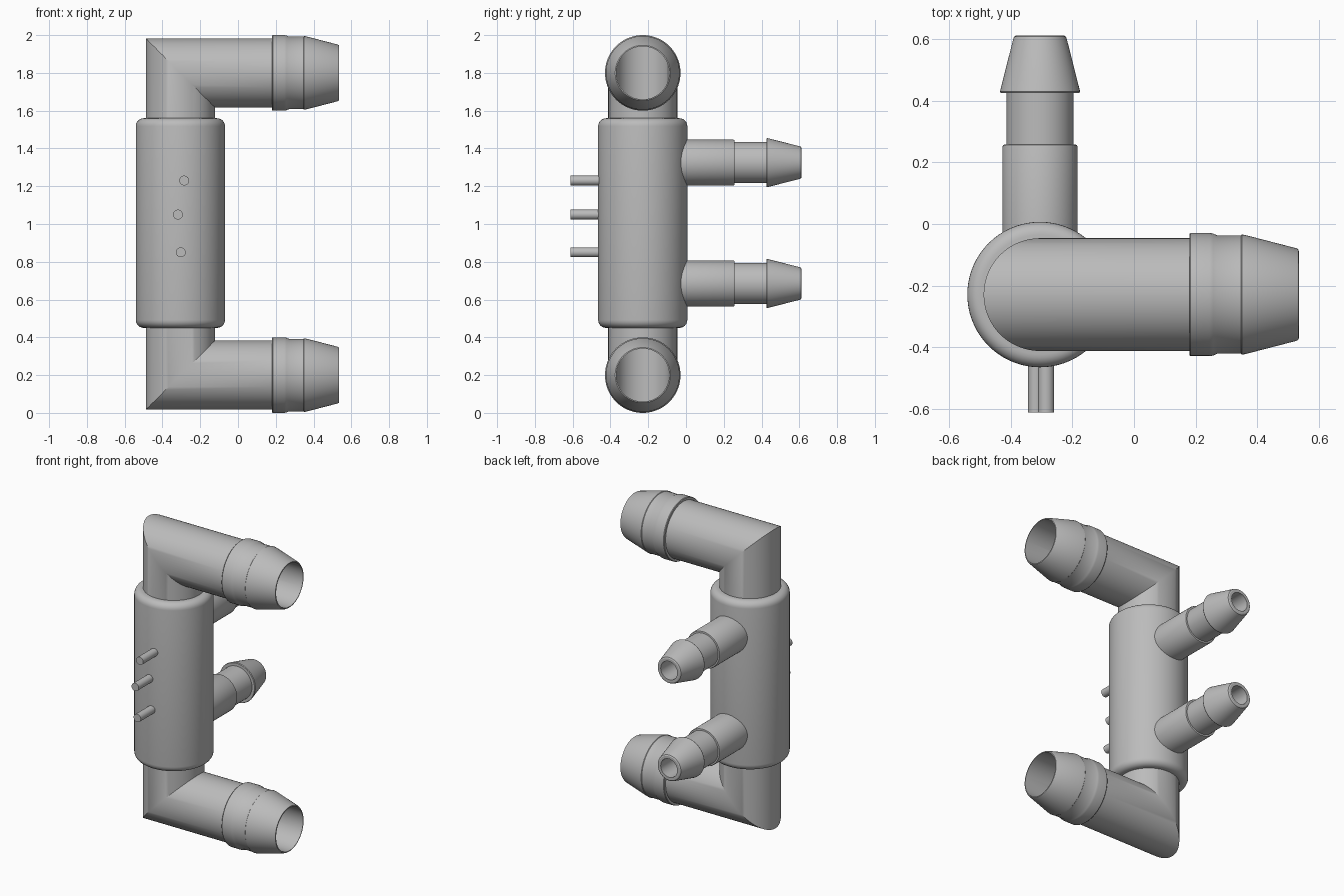
import bpy, bmesh, math
from mathutils import Vector

cube = bpy.data.objects.get("Cube")
if cube:
    bpy.data.objects.remove(cube, do_unlink=True)

SIDES = 72
CX, CY = -0.305, -0.229     # main tube axis
PIPE, BORE = 0.183, 0.14    # large pipe radii
ELBOW_Z = 1.8               # height of the upper arm axis

grey = bpy.data.materials.new("plain_grey")
grey.use_nodes = True
colour = (0.5, 0.5, 0.5, 1)
grey.diffuse_color = colour
grey.node_tree.nodes["Principled BSDF"].inputs["Base Color"].default_value = colour


def sweep(name, stations, place, closed=True, sides=SIDES):
    """Join rings (position, radius); place(position, u, v) gives each point."""
    bm = bmesh.new()
    rings = []
    for pos, r in stations:
        angles = [math.tau * i / sides for i in range(sides)]
        rings.append([bm.verts.new(place(pos, r * math.cos(a), r * math.sin(a)))
                      for a in angles])
    pairs = list(zip(rings, rings[1:]))
    if closed:
        pairs.append((rings[-1], rings[0]))
    else:
        bm.faces.new(rings[0])
        bm.faces.new(rings[-1])
    for a, b in pairs:
        for i in range(sides):
            j = (i + 1) % sides
            bm.faces.new((a[i], a[j], b[j], b[i]))
    bmesh.ops.recalc_face_normals(bm, faces=bm.faces)
    mesh = bpy.data.meshes.new(name)
    bm.to_mesh(mesh)
    bm.free()
    mesh.materials.append(grey)
    obj = bpy.data.objects.new(name, mesh)
    bpy.context.collection.objects.link(obj)
    bpy.ops.object.select_all(action='DESELECT')
    obj.select_set(True)
    bpy.context.view_layer.objects.active = obj
    bpy.ops.object.shade_smooth_by_angle(angle=math.radians(28))
    return obj


def arc(cx, cy, r, start, end, steps=6):
    """Points of a rounded profile corner, angles in degrees."""
    angles = [math.radians(start + (end - start) * i / steps) for i in range(steps + 1)]
    return [(cx + r * math.cos(a), cy + r * math.sin(a)) for a in angles]


# Main body: sleeve with rounded rims
R, Z0, Z1, F = 0.236, 0.45, 1.56, 0.042
body = [(Z0, 0.16)] + arc(Z0 + F, R - F, F, 180, 90) \
    + arc(Z1 - F, R - F, F, 90, 0) + [(Z1, 0.16)]
sweep("body", body, lambda s, u, v: (CX + u, CY + v, s))


# Mitred elbow arms with barbed ends; the lower one mirrors the upper one
def elbow_point(flip):
    def place(station, u, v):
        kind, s = station
        if kind == "rise":
            p = Vector((CX + u, CY + v, s))
        elif kind == "mitre":
            p = Vector((CX + u, CY + v, ELBOW_Z - u))
        else:
            p = Vector((s, CY + v, ELBOW_Z - u))
        if flip:
            p.z = 2 - p.z
        return p
    return place


barb = [(0.18, PIPE), (0.18, 0.197), (0.184, 0.2), (0.245, 0.2), (0.257, 0.198),
        (0.27, 0.192), (0.347, 0.192), (0.35, 0.195), (0.362, 0.193),
        (0.528, 0.15), (0.534, 0.146), (0.535, BORE)]
stations = [(("rise", 1.0), PIPE), (("mitre", 0), PIPE)]
stations += [(("arm", x), r) for x, r in barb]
stations += [(("mitre", 0), BORE), (("rise", 1.0), BORE)]
for name, flip in (("upper_elbow", False), ("lower_elbow", True)):
    sweep(name, stations, elbow_point(flip))

# Small barbed nozzles on the back
nozzle = [(-0.06, 0.122), (0.25, 0.122), (0.257, 0.119), (0.258, 0.109),
          (0.425, 0.109), (0.425, 0.127), (0.43, 0.13), (0.438, 0.128),
          (0.6, 0.087), (0.608, 0.084), (0.612, 0.077), (0.612, 0.06), (-0.06, 0.06)]
for name, z in (("upper_nozzle", 1.325), ("lower_nozzle", 0.685)):
    sweep(name, nozzle, lambda s, u, v, z=z: (CX + u, s, z + v))

# Sensor pins on the front
for i, (x, z) in enumerate([(-0.285, 1.23), (-0.318, 1.05), (-0.303, 0.85)]):
    sweep(f"pin_{i + 1}", [(-0.612, 0.026), (-0.42, 0.026)],
          lambda s, u, v, x=x, z=z: (x + u, s, z + v), closed=False, sides=32)
